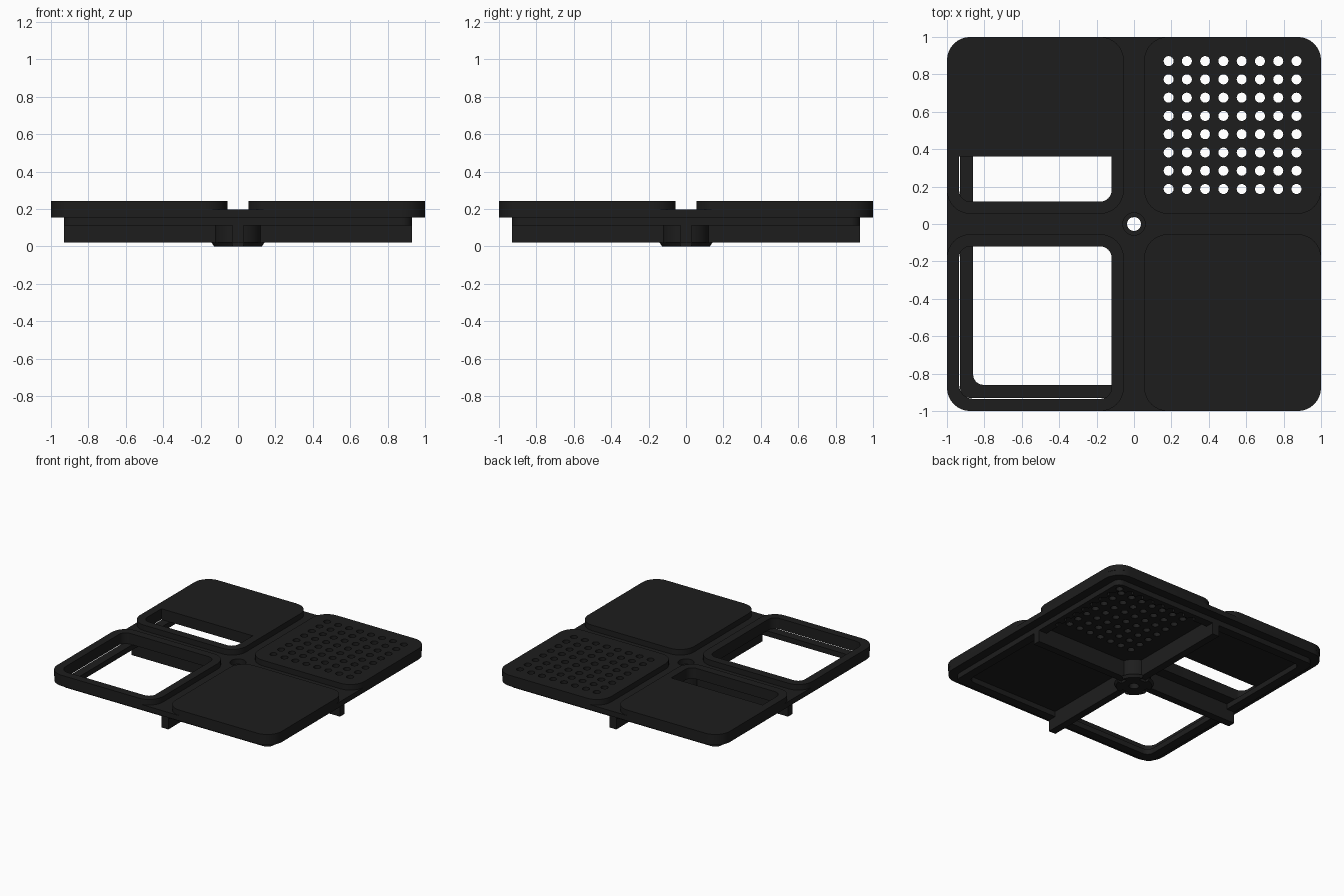
import bpy, bmesh, math

if "Cube" in bpy.data.objects:
    bpy.data.objects.remove(bpy.data.objects["Cube"])

black = bpy.data.materials.new("matte_black")
black.diffuse_color = (0.0125, 0.0125, 0.0125, 1)
black.use_nodes = True
black.node_tree.nodes["Principled BSDF"].inputs["Base Color"].default_value = black.diffuse_color


def rounded(x0, y0, x1, y1, radii, n=8):
    """Rounded rectangle; radii in order bottom left, bottom right, top right, top left."""
    corners = [(x0, y0, 1, 1), (x1, y0, -1, 1), (x1, y1, -1, -1), (x0, y1, 1, -1)]
    pts = []
    for i, ((x, y, sx, sy), r) in enumerate(zip(corners, radii)):
        if r == 0:
            pts.append((x, y))
            continue
        for k in range(n + 1):
            a = math.pi * (1 + i / 2) + math.pi / 2 * k / n
            pts.append((x + sx * r + r * math.cos(a), y + sy * r + r * math.sin(a)))
    return pts


def circle(x, y, r, n=32):
    return [(x + r * math.cos(2 * math.pi * k / n), y + r * math.sin(2 * math.pi * k / n))
            for k in range(n)]


def smooth(ob):
    bpy.ops.object.select_all(action='DESELECT')
    ob.select_set(True)
    bpy.context.view_layer.objects.active = ob
    bpy.ops.object.shade_smooth_by_angle(angle=math.radians(30))


def plate(name, loops, z0, z1, taper=None):
    """Extrude an outline (first loop) with holes (other loops) from z0 to z1."""
    cu = bpy.data.curves.new(name, 'CURVE')
    cu.dimensions = '2D'
    cu.fill_mode = 'BOTH'
    cu.extrude = (z1 - z0) / 2
    for loop in loops:
        sp = cu.splines.new('POLY')
        sp.points.add(len(loop) - 1)
        for p, (x, y) in zip(sp.points, loop):
            p.co = (x, y, 0, 1)
        sp.use_cyclic_u = True
    tmp = bpy.data.objects.new(name + "_outline", cu)
    bpy.context.collection.objects.link(tmp)
    dg = bpy.context.evaluated_depsgraph_get()
    me = bpy.data.meshes.new_from_object(tmp.evaluated_get(dg))
    bpy.data.objects.remove(tmp)
    bpy.data.curves.remove(cu)
    bm = bmesh.new()
    bm.from_mesh(me)
    bmesh.ops.remove_doubles(bm, verts=bm.verts, dist=0.0003)
    bmesh.ops.translate(bm, verts=bm.verts, vec=(0, 0, (z0 + z1) / 2))
    if taper:
        for v in bm.verts:
            if v.co.z < z0 + 0.001 and v.co.xy.length > 0.11:
                v.co.x *= taper
                v.co.y *= taper
    bmesh.ops.recalc_face_normals(bm, faces=bm.faces)
    bm.to_mesh(me)
    bm.free()
    me.name = name
    me.materials.clear()
    me.materials.append(black)
    ob = bpy.data.objects.new(name, me)
    bpy.context.collection.objects.link(ob)
    smooth(ob)
    return ob


SLAB_Z, PAD_Z, TOP_Z = 0.155, 0.197, 0.242
IN, OUT, E = 0.12, 0.935, 0.055

# Openings: a full window, a half window and an 8 x 8 grid of drain holes
window = rounded(-OUT, -OUT, -IN, -IN, [0.075, 0.06, 0.06, 0.06])
slot = rounded(-OUT, IN, -IN, 0.36, [0.06, 0.06, 0, 0])
holes = [circle(0.185 + 0.0977 * i, 0.187 + 0.0977 * j, 0.027, 16)
         for i in range(8) for j in range(8)]

# Base slab with a screw recess in the middle
plate("base_slab", [rounded(-1, -1, 1, 1, [0.13] * 4), window, slot,
                    circle(0, 0, 0.06)] + holes, SLAB_Z, PAD_Z)

# Raised quadrant pads
for name, sx, sy, cuts in (("open_pad", -1, -1, [window]), ("solid_pad", 1, -1, []),
                           ("slot_pad", -1, 1, [slot]), ("perforated_pad", 1, 1, holes)):
    x0, x1 = sorted((sx * E, sx))
    y0, y1 = sorted((sy * E, sy))
    plate(name, [rounded(x0, y0, x1, y1, [0.125] * 4)] + cuts, PAD_Z, TOP_Z)

# Inner locating skirt below the slab, drilled where the drain holes meet it
skirt = plate("locating_skirt", [rounded(-0.93, -0.93, 0.93, 0.93, [0.055] * 4),
                                 rounded(-0.86, -0.86, 0.86, 0.86, [0.055] * 4)],
              0.112, SLAB_Z)
drill = plate("drill_cutter", holes, 0.05, 0.3)
cut = skirt.modifiers.new("drill", 'BOOLEAN')
cut.operation, cut.solver, cut.object = 'DIFFERENCE', 'EXACT', drill
bpy.context.view_layer.objects.active = skirt
bpy.ops.object.modifier_apply(modifier=cut.name)
bpy.data.objects.remove(drill)
smooth(skirt)

# Four divider ribs
for name, x0, y0, x1, y1 in (("rib_right", 0.1, -0.03, 0.93, 0.03),
                             ("rib_left", -0.93, -0.03, -0.1, 0.03),
                             ("rib_back", -0.03, 0.1, 0.03, 0.93),
                             ("rib_front", -0.03, -0.93, 0.03, -0.1)):
    plate(name, [rounded(x0, y0, x1, y1, [0] * 4)], 0.02, SLAB_Z)

# Central hub with a through hole
plate("hub", [circle(0, 0, 0.125), circle(0, 0, 0.037)], 0.02, SLAB_Z)

# Tapered, notched flange under the hub
outline = []
for q in range(4):
    base = q * math.pi / 2
    a_in, a_out = math.asin(0.03 / 0.1), math.asin(0.03 / 0.145)
    outline.append((0.1 * math.cos(base + a_in), 0.1 * math.sin(base + a_in)))
    for k in range(9):
        a = base + a_out + (math.pi / 2 - 2 * a_out) * k / 8
        outline.append((0.145 * math.cos(a), 0.145 * math.sin(a)))
    a = base + math.pi / 2 - a_in
    outline.append((0.1 * math.cos(a), 0.1 * math.sin(a)))
plate("hub_flange", [outline, circle(0, 0, 0.037)], 0.0, 0.02, taper=0.9)
